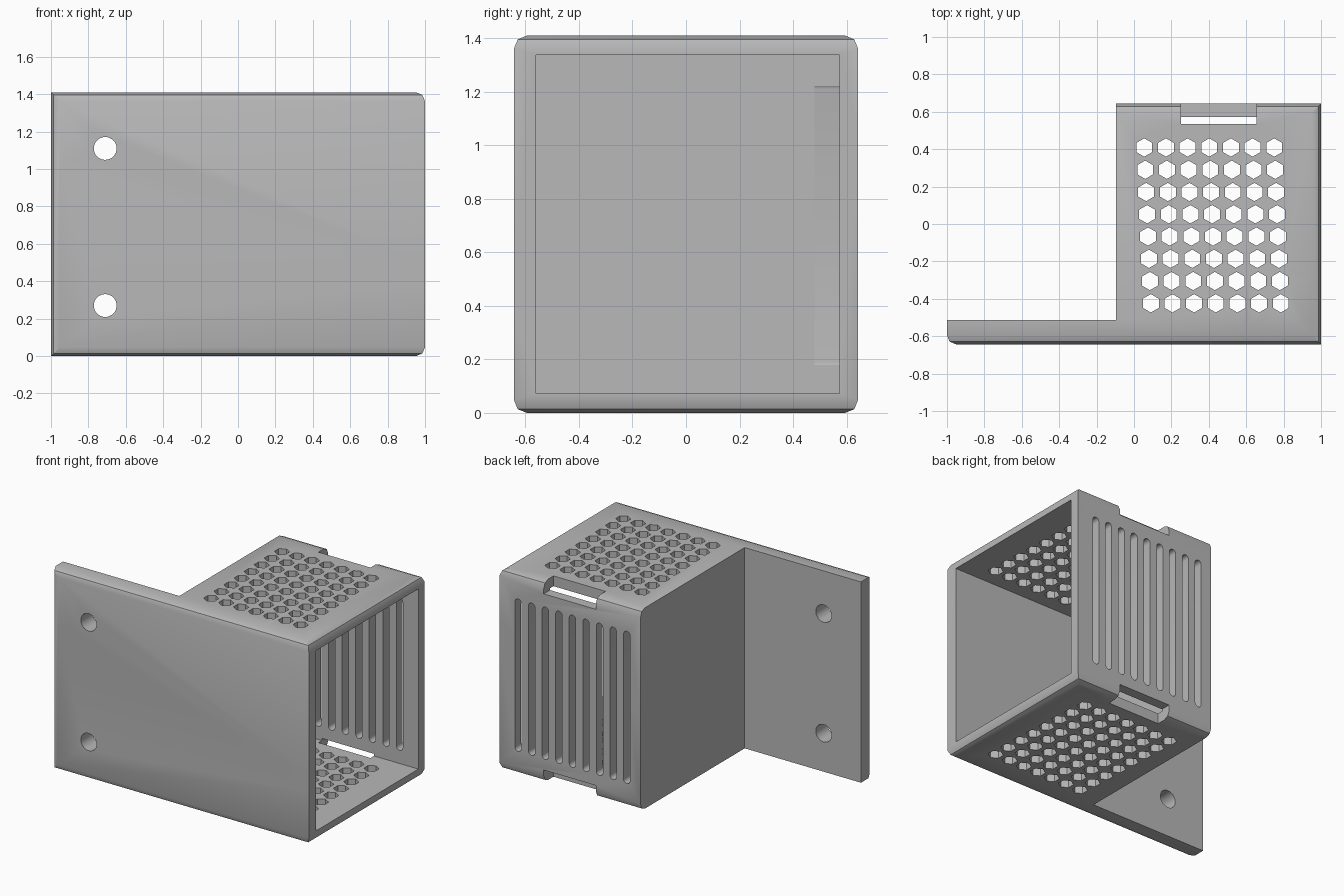
import bpy, bmesh, math
from mathutils import Vector

if "Cube" in bpy.data.objects:
    bpy.data.objects.remove(bpy.data.objects["Cube"], do_unlink=True)

# Overall extents and edge rounding
X0, X1, YF, YB, H = -1.0, 1.0, -0.643, 0.643, 1.41
BOX_X = -0.097
R = 0.048


def rounded(corners):
    """Outline from (u, v, inward_u, inward_v); zero inward keeps the corner sharp."""
    pts = []
    for u, v, du, dv, swap in corners:
        if not du:
            pts.append((u, v))
            continue
        m = R * (1 - math.sqrt(0.5))
        arc = [(u, v + dv * R), (u + du * m, v + dv * m), (u + du * R, v)]
        pts += arc[::-1] if swap else arc
    return pts


def circle(u, v, r, n, turn=0.0):
    return [(u + r * math.cos(turn + math.tau * i / n),
             v + r * math.sin(turn + math.tau * i / n)) for i in range(n)]


def rect(u0, v0, u1, v1):
    return [(u0, v0), (u1, v0), (u1, v1), (u0, v1)]


def slot(u, v0, v1, r, n=8):
    top = [(u + r * math.cos(math.pi * i / n), v1 - r + r * math.sin(math.pi * i / n))
           for i in range(n + 1)]
    return top + [(2 * u - a, v0 + v1 - b) for a, b in top]


def prisms(name, outlines, axis, lo, hi):
    """Extrude 2D outlines along an axis into one object."""
    place = {"x": lambda u, v, d: (d, u, v),
             "y": lambda u, v, d: (u, d, v),
             "z": lambda u, v, d: (u, v, d)}[axis]
    bm = bmesh.new()
    for pts in outlines:
        face = bm.faces.new([bm.verts.new(place(u, v, lo)) for u, v in pts])
        ext = bmesh.ops.extrude_face_region(bm, geom=[face])
        verts = [g for g in ext["geom"] if isinstance(g, bmesh.types.BMVert)]
        bmesh.ops.translate(bm, verts=verts, vec=Vector(place(0, 0, hi - lo)))
    bmesh.ops.recalc_face_normals(bm, faces=bm.faces)
    mesh = bpy.data.meshes.new(name)
    bm.to_mesh(mesh)
    bm.free()
    obj = bpy.data.objects.new(name, mesh)
    bpy.context.collection.objects.link(obj)
    return obj


def combine(body, tool, operation):
    """Apply a boolean and discard the helper."""
    tool.hide_render = True
    mod = body.modifiers.new(tool.name, "BOOLEAN")
    mod.operation, mod.solver, mod.object = operation, "EXACT", tool
    bpy.context.view_layer.objects.active = body
    bpy.ops.object.modifier_apply(modifier=mod.name)
    bpy.data.objects.remove(tool, do_unlink=True)


# Plan outline: mounting flange plus box, rounded at the flange's outer edge
plan = rounded([(X0, YF, 1, 1, False), (X1, YF, 0, 0, False), (X1, YB, 0, 0, False),
                (BOX_X, YB, 0, 0, False), (BOX_X, -0.513, 0, 0, False),
                (X0, -0.513, 0, 0, False)])
body = prisms("bracket_box", [plan], "z", 0, H)

# Rounded long edges and rounded edges at the open end
side = rounded([(YF, 0, 1, 1, False), (YB, 0, -1, 1, True),
                (YB, H, -1, -1, False), (YF, H, 1, -1, True)])
combine(body, prisms("side_profile", [side], "x", X0 - 1, X1 + 1), "INTERSECT")
end = rounded([(X0 - 1, 0, 0, 0, False), (X1, 0, -1, 1, True),
               (X1, H, -1, -1, False), (X0 - 1, H, 0, 0, False)])
combine(body, prisms("end_profile", [end], "y", -2, 2), "INTERSECT")

# Hollow interior, open at the end
combine(body, prisms("cavity", [rect(-0.56, 0.073, 0.573, 1.338)], "x", -0.012, 1.5),
        "DIFFERENCE")

# Hexagonal vents through top and bottom, each row drifting sideways
hexes = [circle(0.055 + 0.1158 * col + 0.005 * row, 0.409 - 0.119 * row, 0.049, 6, math.pi / 6)
         for row in range(8) for col in range(7)]
combine(body, prisms("hex_vents", hexes, "z", -0.5, 2), "DIFFERENCE")

# Tall slots in the back wall
slots = [slot(0.01 + 0.1055 * i, 0.165, 1.235, 0.025) for i in range(9)]
combine(body, prisms("back_slots", slots, "y", 0.48, 1), "DIFFERENCE")

# Strap notches at the top and bottom of the back wall
notches = [rect(0.25, 1.325, 0.655, 2), rect(0.25, -1, 0.655, 0.088)]
combine(body, prisms("strap_notches", notches, "y", 0.535, 1), "DIFFERENCE")

# Screw holes in the flange
holes = [circle(-0.71, z, 0.061, 32) for z in (0.27, 1.11)]
combine(body, prisms("screw_holes", holes, "y", -1, 0), "DIFFERENCE")

# Plain grey finish
grey = bpy.data.materials.new("plain_grey")
grey.use_nodes = True
colour = (0.48, 0.48, 0.48, 1)
grey.diffuse_color = colour
grey.node_tree.nodes["Principled BSDF"].inputs["Base Color"].default_value = colour
body.data.materials.clear()
body.data.materials.append(grey)
for poly in body.data.polygons:
    poly.material_index = 0

bpy.ops.object.select_all(action="DESELECT")
body.select_set(True)
bpy.context.view_layer.objects.active = body
bpy.ops.object.shade_smooth_by_angle(angle=math.radians(30))
